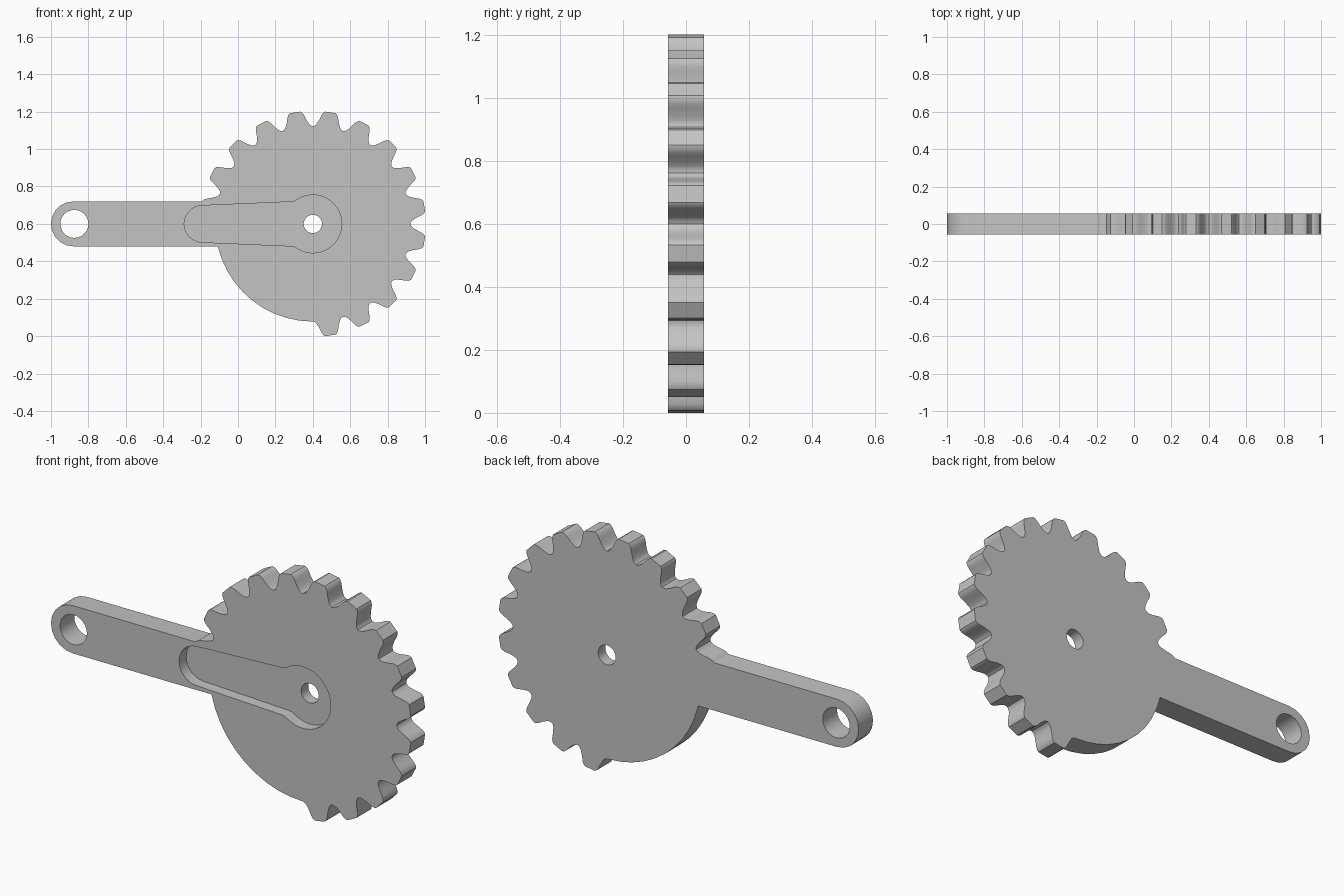
import bpy, bmesh
from math import cos, sin, pi, radians, degrees, atan2, asin, sqrt

cube = bpy.data.objects.get("Cube")
if cube:
    bpy.data.objects.remove(cube, do_unlink=True)

HALF = 0.057            # half thickness of the plate
CX, CZ = 0.4, 0.6       # gear centre
ROOT = 0.522            # radius of the toothless rim
ARM_X, ARM_R = -0.88, 0.12

steel = bpy.data.materials.new("grey_steel")
steel.use_nodes = True
grey = (0.55, 0.55, 0.55, 1)
steel.diffuse_color = grey
steel.node_tree.nodes["Principled BSDF"].inputs["Base Color"].default_value = grey


def arc(x, z, r, start, end, steps):
    angles = [radians(start + (end - start) * i / steps) for i in range(steps + 1)]
    return [(x + r * cos(a), z + r * sin(a)) for a in angles]


def prism(name, outline, y0, y1):
    """Extrude an outline in the xz plane from y0 to y1."""
    bm = bmesh.new()
    face = bm.faces.new([bm.verts.new((x, y0, z)) for x, z in outline])
    new = bmesh.ops.extrude_face_region(bm, geom=[face])["geom"]
    verts = [v for v in new if isinstance(v, bmesh.types.BMVert)]
    bmesh.ops.translate(bm, verts=verts, vec=(0, y1 - y0, 0))
    bmesh.ops.recalc_face_normals(bm, faces=bm.faces[:])
    mesh = bpy.data.meshes.new(name)
    bm.to_mesh(mesh)
    bm.free()
    mesh.materials.append(steel)
    obj = bpy.data.objects.new(name, mesh)
    bpy.context.collection.objects.link(obj)
    return obj


# Tooth flank: (degrees from the tooth centre, radius)
flank = [(2.6, 0.604), (3.5, 0.598), (4.3, 0.585), (4.9, 0.571), (5.5, 0.557),
         (6.2, 0.545), (6.9, 0.534), (7.8, 0.526), (9, 0.522)]
tooth = [(-a, r) for a, r in reversed(flank)] + flank[:-1]

# Teeth run counterclockwise from the bottom to the top edge of the arm
rim = [(-81 + 18 * k + a, r) for k in range(15) for a, r in tooth]
teeth = [(CX + r * cos(radians(a)), CZ + r * sin(radians(a)))
         for a, r in rim if a < 168.5]

# Arm: straight bar with a round end, then the plain lower rim of the gear
join = 180 + degrees(asin(ARM_R / ROOT))
outline = (teeth + [(-0.197, CZ + ARM_R)]
           + arc(ARM_X, CZ, ARM_R, 90, 270, 10)
           + arc(CX, CZ, ROOT, join, 270, 10)[:-1])
crank = prism("crank_gear_with_arm", outline, -HALF, HALF)

# Recess: small round end, tapered slot and large round end at the hub
pocket = (arc(-0.19, CZ, 0.098, 93, 267, 14)
          + [(0.28, 0.482), (0.302, 0.479), (0.322, 0.467)]
          + arc(CX, CZ, 0.155, -115, 115, 22)
          + [(0.322, 0.733), (0.302, 0.721), (0.28, 0.718)])
cutters = [
    prism("hub_recess_cutter", pocket, -HALF - 0.05, 0.0),
    prism("hub_hole_cutter", arc(CX, CZ, 0.049, 0, 345, 23), -0.2, 0.2),
    prism("arm_hole_cutter", arc(-0.875, CZ, 0.075, 0, 345, 23), -0.2, 0.2),
]
bpy.ops.object.select_all(action="DESELECT")
crank.select_set(True)
bpy.context.view_layer.objects.active = crank
for cutter in cutters:
    mod = crank.modifiers.new(cutter.name, "BOOLEAN")
    mod.operation, mod.solver, mod.object = "DIFFERENCE", "EXACT", cutter
    bpy.ops.object.modifier_apply(modifier=mod.name)
    bpy.data.objects.remove(cutter, do_unlink=True)

bpy.ops.object.shade_smooth_by_angle(angle=radians(30))
